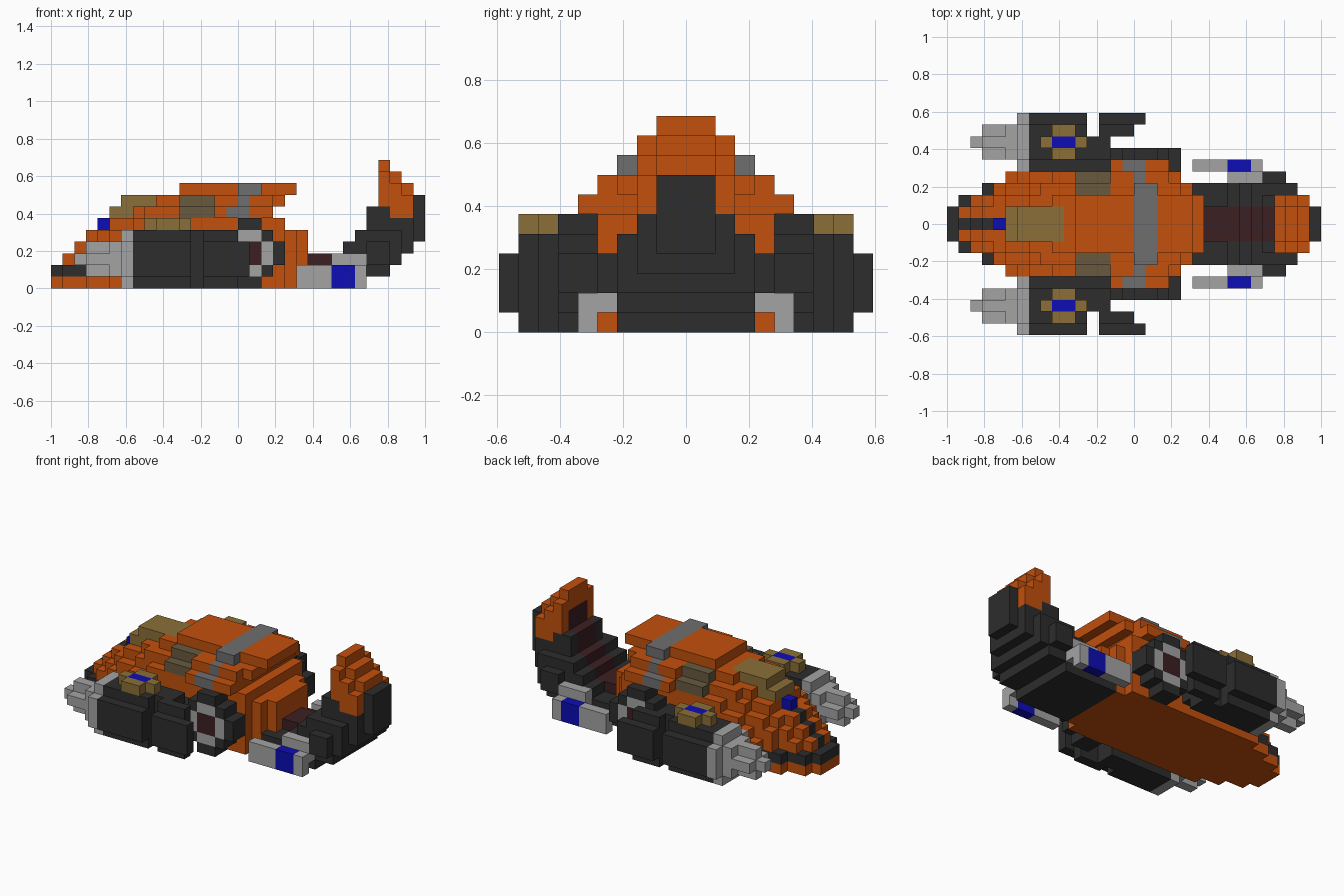
import bpy, bmesh
from mathutils import Vector

cube = bpy.data.objects.get("Cube")
if cube:
    bpy.data.objects.remove(cube, do_unlink=True)

S = 0.0625  # block size
COLOURS = {
    "orange": (0.54, 0.08, 0.004), "charcoal": (0.026, 0.026, 0.026),
    "silver": (0.37, 0.37, 0.37), "grey": (0.156, 0.156, 0.156),
    "tan": (0.26, 0.16, 0.04), "olive": (0.138, 0.102, 0.05),
    "maroon": (0.045, 0.014, 0.016), "blue": (0.004, 0.004, 0.46),
}
NAMES = list(COLOURS)
materials = []
for name, rgb in COLOURS.items():
    m = bpy.data.materials.new(name)
    m.use_nodes = True
    m.diffuse_color = (*rgb, 1)
    bsdf = m.node_tree.nodes["Principled BSDF"]
    bsdf.inputs["Base Color"].default_value = (*rgb, 1)
    bsdf.inputs["Roughness"].default_value = 0.8
    materials.append(m)

grid = {}  # block cell -> (part, colour)


def box(part, colour, xs, ys, zs):
    """Fill inclusive block ranges, mirrored left to right across y."""
    for i in range(xs[0], xs[1] + 1):
        for j in range(ys[0], ys[1] + 1):
            for k in range(zs[0], zs[1] + 1):
                grid[i, j, k] = grid[i, -j, k] = (part, colour)


def slab(part, colour, k, *steps):
    """One layer made of (half width, first x, last x) steps."""
    for half, first, last in steps:
        box(part, colour, (first, last), (0, half), (k, k))


# Hull: stacked tapering layers
for k in (0, 1):
    slab("hull", "orange", k, (1, 0, 20), (2, 1, 20), (3, 3, 20), (4, 5, 19))
slab("hull", "orange", 2, (1, 1, 21), (2, 2, 21), (3, 4, 20), (4, 5, 19))
slab("hull", "orange", 3, (1, 2, 21), (2, 3, 21), (3, 4, 20), (4, 6, 19))
slab("hull", "orange", 4, (1, 3, 21), (2, 4, 21), (3, 5, 20), (4, 7, 19))
slab("hull", "orange", 5, (2, 5, 19), (3, 7, 19), (4, 9, 19))
slab("hull", "orange", 6, (2, 7, 18), (3, 8, 18), (4, 11, 18), (5, 14, 18))
slab("hull", "orange", 7, (2, 9, 19), (3, 11, 19), (4, 14, 18))
slab("hull", "orange", 8, (2, 11, 20))

# Nose band, centre strip and lamp
slab("nose_band", "charcoal", 1, (1, 0, 6), (2, 1, 6), (3, 3, 6), (4, 5, 6))
for i in (1, 2, 3):
    box("nose_strip", "charcoal", (i, i), (0, 0), (i + 1, i + 1))
box("nose_lamp", "blue", (4, 4), (0, 0), (5, 5))

# Canopy, side windows and roof stripe
box("canopy", "tan", (5, 6), (0, 1), (6, 6))
box("canopy", "tan", (6, 9), (0, 1), (7, 7))
box("side_window", "olive", (11, 13), (4, 4), (6, 6))
box("side_window", "olive", (11, 13), (3, 3), (7, 7))
box("roof_stripe", "grey", (16, 17), (0, 3), (8, 8))
box("roof_stripe", "grey", (16, 16), (4, 4), (7, 7))
box("roof_stripe", "grey", (15, 16), (5, 5), (6, 6))

# Side engines with stepped silver noses and rear flaps
for part, colour, xs in (("engine_collar", "silver", (6, 6)), ("engine", "charcoal", (7, 11))):
    box(part, colour, xs, (5, 9), (1, 3))
    box(part, colour, xs, (6, 8), (0, 4))
box("engine", "charcoal", (12, 13), (6, 7), (0, 4))
box("engine", "charcoal", (12, 13), (5, 5), (1, 3))
box("engine_nose", "silver", (5, 5), (6, 8), (1, 3))
box("engine_nose", "silver", (3, 4), (6, 8), (2, 2))
box("engine_nose", "silver", (3, 4), (7, 7), (1, 3))
box("engine_nose", "silver", (2, 2), (7, 7), (2, 2))
box("engine_flap", "charcoal", (13, 16), (9, 9), (1, 3))
box("engine_flap", "charcoal", (13, 15), (8, 8), (0, 4))

# Engine top hatches
box("engine_hatch", "tan", (9, 10), (6, 8), (5, 5))
box("engine_hatch", "tan", (8, 11), (7, 7), (5, 5))
box("hatch_light", "blue", (9, 10), (7, 7), (5, 5))

# Round side hubs with ring and dark centre
for grow in range(3):
    box("hub", "charcoal", (16 - grow, 17 + grow), (5, 6), (grow, 5 - grow))
box("hub_ring", "silver", (16, 17), (6, 6), (1, 4))
box("hub_ring", "silver", (15, 18), (6, 6), (2, 3))
box("hub_centre", "maroon", (16, 17), (6, 6), (2, 3))

# Upswept tail scoop
slab("tail", "charcoal", 0, (3, 21, 26))
slab("tail", "charcoal", 1, (3, 21, 28))
slab("tail", "charcoal", 2, (3, 24, 29), (4, 27, 28))
slab("tail", "charcoal", 3, (3, 25, 29), (4, 27, 28), (2, 30, 30))
slab("tail", "charcoal", 4, (3, 26, 29), (2, 30, 30), (1, 31, 31))
slab("tail", "charcoal", 5, (2, 27, 30), (1, 31, 31))
slab("tail", "charcoal", 6, (2, 27, 28), (1, 31, 31))
slab("tail", "charcoal", 7, (1, 31, 31))

# Tail fin
for i, low, high in ((28, 7, 9), (29, 6, 8), (30, 6, 7)):
    box("tail_fin", "orange", (i, i), (0, 2), (low, high))
    box("tail_fin", "orange", (i, i), (0, 1), (high + 1, high + 1))

# Recessed channel running up the inside of the tail
box("tail_channel", "maroon", (22, 24), (0, 1), (2, 2))
for i, top in ((25, 3), (26, 4), (27, 6), (28, 8)):
    box("tail_channel", "maroon", (i, i), (0, 1), (2, top))

# Side runners with blue bands
box("runner", "silver", (21, 26), (5, 5), (0, 1))
box("runner", "silver", (24, 26), (4, 4), (1, 2))
box("runner_band", "blue", (24, 25), (5, 5), (0, 1))

# Turn each part's blocks into a mesh of its exposed faces
AXES = [Vector(v) for v in ((1, 0, 0), (0, 1, 0), (0, 0, 1))]
for part in sorted({p for p, c in grid.values()}):
    bm = bmesh.new()
    for cell, (owner, colour) in grid.items():
        if owner != part:
            continue
        i, j, k = cell
        centre = Vector((i - 15.5, j, k + 0.5))
        for a in range(3):
            for sign in (1, -1):
                n = AXES[a] * sign
                if (i + int(n.x), j + int(n.y), k + int(n.z)) in grid:
                    continue
                u, v = AXES[(a + 1) % 3], AXES[(a + 2) % 3] * sign
                corners = [centre + (n + u * p + v * q) / 2
                           for p, q in ((-1, -1), (1, -1), (1, 1), (-1, 1))]
                face = bm.faces.new([bm.verts.new(c * S) for c in corners])
                face.material_index = NAMES.index(colour)
    bmesh.ops.remove_doubles(bm, verts=bm.verts, dist=0.001)
    mesh = bpy.data.meshes.new(part)
    bm.to_mesh(mesh)
    bm.free()
    for m in materials:
        mesh.materials.append(m)
    bpy.context.collection.objects.link(bpy.data.objects.new(part, mesh))
